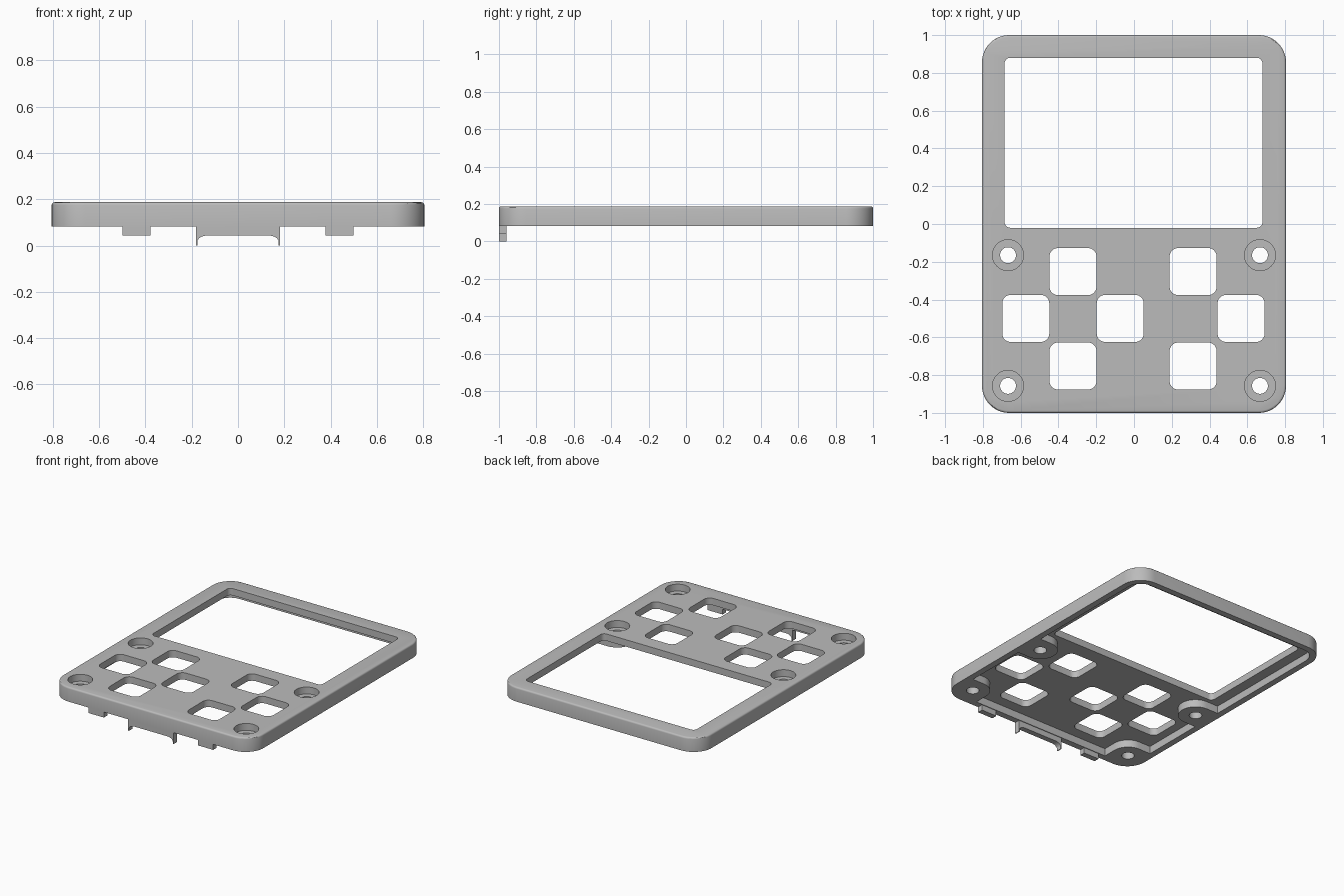
import bpy, bmesh
from math import sin, cos, pi, radians

if "Cube" in bpy.data.objects:
    bpy.data.objects.remove(bpy.data.objects["Cube"])

grey = bpy.data.materials.new("plain_grey")
grey.use_nodes = True
colour = (0.5, 0.5, 0.5, 1)
grey.diffuse_color = colour
grey.node_tree.nodes["Principled BSDF"].inputs["Base Color"].default_value = colour

TOP, PLATE, RIM, TAB = 0.187, 0.137, 0.083, 0.043
WALL = 0.045


def prism(name, outline, low, high, axis="z"):
    """Extrude a closed outline along z, or along y for axis='y'."""
    bm = bmesh.new()
    place = (lambda a, b, h: (a, b, h)) if axis == "z" else (lambda a, b, h: (a, h, b))
    face = bm.faces.new([bm.verts.new(place(a, b, low)) for a, b in outline])
    new = bmesh.ops.extrude_face_region(bm, geom=[face])["geom"]
    shift = place(0, 0, high - low)
    bmesh.ops.translate(bm, vec=shift, verts=[v for v in new if isinstance(v, bmesh.types.BMVert)])
    bmesh.ops.recalc_face_normals(bm, faces=bm.faces)
    mesh = bpy.data.meshes.new(name)
    bm.to_mesh(mesh)
    bm.free()
    mesh.materials.append(grey)
    obj = bpy.data.objects.new(name, mesh)
    bpy.context.collection.objects.link(obj)
    return obj


def rounded(x0, x1, y0, y1, r, steps=8):
    corners = [(x1 - r, y1 - r), (x0 + r, y1 - r), (x0 + r, y0 + r), (x1 - r, y0 + r)]
    return [(cx + r * cos(a), cy + r * sin(a))
            for q, (cx, cy) in enumerate(corners)
            for a in [(q + i / steps) * pi / 2 for i in range(steps + 1)]]


def circle(cx, cy, r, steps=40):
    return [(cx + r * cos(2 * pi * i / steps), cy + r * sin(2 * pi * i / steps)) for i in range(steps)]


def box(x0, x1, y0, y1):
    return [(x0, y0), (x1, y0), (x1, y1), (x0, y1)]


def apply(obj, mod):
    bpy.context.view_layer.objects.active = obj
    bpy.ops.object.modifier_apply(modifier=mod.name)


def combine(obj, tool, operation):
    mod = obj.modifiers.new("combine", "BOOLEAN")
    mod.operation, mod.solver, mod.object = operation, "EXACT", tool
    tool.hide_render = True
    apply(obj, mod)
    bpy.data.objects.remove(tool)


# Outer shell with a softened top edge
shell = prism("front_cover", rounded(-0.805, 0.805, -1, 1, 0.145, 12), RIM, TOP)
bm = bmesh.new()
bm.from_mesh(shell.data)
rim_edges = [e for e in bm.edges if all(v.co.z > TOP - 0.001 for v in e.verts)]
bmesh.ops.bevel(bm, geom=rim_edges, offset=0.012, segments=3, profile=0.5, affect="EDGES")
bm.to_mesh(shell.data)
bm.free()

# Underside cavity, leaving pads around the screws
inner_x, inner_y = 0.805 - WALL, 1 - WALL
cavity = prism("cavity_cutter", rounded(-inner_x, inner_x, -inner_y, inner_y, 0.1), RIM - 0.1, PLATE)
screws = [(s * 0.667, y) for s in (-1, 1) for y in (-0.165, -0.857)]
PAD = 0.115
for x, y in screws:
    side = 1 if x > 0 else -1
    low, high = RIM - 0.2, TOP + 0.1
    combine(cavity, prism("pad", circle(x, y, PAD), low, high), "DIFFERENCE")
    xs = sorted((x, side * 0.9))
    combine(cavity, prism("pad_side", box(*xs, y - PAD, y + PAD), low, high), "DIFFERENCE")
    if y < -0.5:
        combine(cavity, prism("pad_front", box(x - PAD, x + PAD, -1.1, y), low, high), "DIFFERENCE")
combine(shell, cavity, "DIFFERENCE")

# Screen window and button openings
combine(shell, prism("window_cutter", rounded(-0.685, 0.68, -0.02, 0.88, 0.03), 0, 0.3), "DIFFERENCE")
buttons = [(-0.323, -0.252), (-0.323, -0.752), (-0.573, -0.5), (-0.073, -0.5),
           (0.313, -0.252), (0.313, -0.752), (0.567, -0.5)]
for x, y in buttons:
    h = 0.1245
    combine(shell, prism("button_cutter", rounded(x - h, x + h, y - h, y + h, 0.045), 0, 0.3), "DIFFERENCE")

# Recessed screw holes
for x, y in screws:
    combine(shell, prism("hole_cutter", circle(x, y, 0.042), 0, 0.3), "DIFFERENCE")
    combine(shell, prism("recess_cutter", circle(x, y, 0.082), PLATE, 0.3), "DIFFERENCE")

# Tabs below the front wall
BURY = RIM + 0.02
tabs = []
for name, s in (("left_tab", 1), ("right_tab", -1)):
    x0, x1 = sorted((s * 0.378, s * 0.5))
    tabs.append(prism(name, box(x0, x1, TAB, BURY), -0.9995, -0.96, "y"))

# Centre tab with curved prongs at its ends
arc = [(0.132 + 0.044 * sin(a), TAB - 0.028 + 0.028 * cos(a)) for a in [i * pi / 16 for i in range(9)]]
half = arc + [(0.176, 0), (0.182, 0), (0.182, BURY)]
outline = half + [(-x, z) for x, z in reversed(half)]
tabs.append(prism("centre_tab", outline, -0.9995, -0.96, "y"))

# Smooth the rounded surfaces, keep edges sharp
bpy.ops.object.select_all(action="DESELECT")
for obj in [shell] + tabs:
    obj.select_set(True)
bpy.context.view_layer.objects.active = shell
bpy.ops.object.shade_smooth_by_angle(angle=radians(30))
